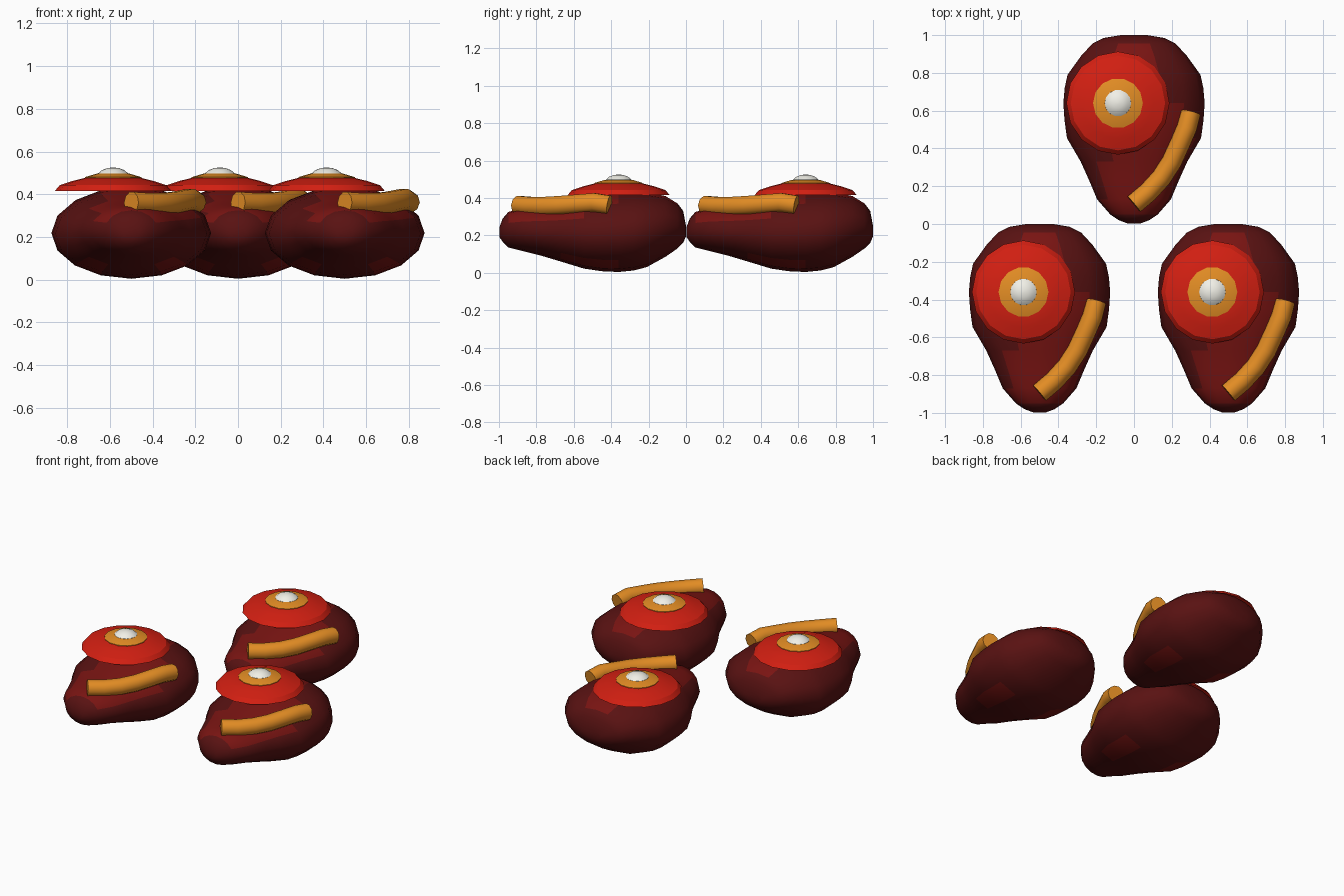
import bpy, bmesh
from math import sin, cos, pi, radians
from mathutils import Vector

if "Cube" in bpy.data.objects:
    bpy.data.objects.remove(bpy.data.objects["Cube"])


def material(name, rgb):
    m = bpy.data.materials.new(name)
    m.diffuse_color = (*rgb, 1)
    m.use_nodes = True
    m.node_tree.nodes["Principled BSDF"].inputs["Base Color"].default_value = m.diffuse_color
    return m


DARK = material("dark_red", (0.10, 0.006, 0.006))
MID = material("mid_red", (0.19, 0.007, 0.006))
RED = material("bright_red", (0.66, 0.014, 0.006))
ORANGE = material("orange", (0.78, 0.27, 0.018))
WHITE = material("off_white", (0.88, 0.87, 0.80))


def loft(name, rings, mats, angle=40, pick=None):
    """Skin a list of equal-length rings and cap both ends."""
    bm = bmesh.new()
    loops = [[bm.verts.new(p) for p in ring] for ring in rings]
    n = len(loops[0])
    for a, b in zip(loops, loops[1:]):
        for i in range(n):
            j = (i + 1) % n
            bm.faces.new((a[i], a[j], b[j], b[i]))
    bm.faces.new(loops[0])
    bm.faces.new(loops[-1])
    bmesh.ops.recalc_face_normals(bm, faces=bm.faces)
    for f in bm.faces:
        f.smooth = True
        if pick and pick(f):
            f.material_index = 1
    me = bpy.data.meshes.new(name)
    bm.to_mesh(me)
    bm.free()
    for m in mats:
        me.materials.append(m)
    me.set_sharp_from_angle(angle=radians(angle))
    ob = bpy.data.objects.new(name, me)
    bpy.context.collection.objects.link(ob)
    return ob


def circle(n):
    return [(cos(2 * pi * i / n), sin(2 * pi * i / n)) for i in range(n)]


def lathe(name, cx, cy, profile, n, mat):
    return loft(name, [[(cx + r * c, cy + r * s, z) for c, s in circle(n)]
                       for r, z in profile], [mat], 25)


def patch(f):
    """Lighter areas on the crown, the back rim and the underside."""
    c, n = f.calc_center_median(), f.normal
    if n.z > 0.6:
        return (0.08 < c.y < 0.62 and -0.17 < c.x < 0.27) or \
               (0.8 < c.y < 0.96 and abs(c.x) < 0.12)
    return n.z < -0.8 and 0.3 < c.y < 0.6 and abs(c.x) > 0.08


# body stations: y, half width, bottom z, top z
STATIONS = [(0.003, 0.035, 0.19, 0.245), (0.02, 0.08, 0.165, 0.29),
            (0.05, 0.125, 0.135, 0.325), (0.13, 0.195, 0.115, 0.345),
            (0.23, 0.237, 0.09, 0.36), (0.33, 0.282, 0.06, 0.38),
            (0.455, 0.355, 0.022, 0.41), (0.55, 0.368, 0.008, 0.425),
            (0.64, 0.374, 0.004, 0.432), (0.72, 0.367, 0.012, 0.435),
            (0.79, 0.352, 0.03, 0.43), (0.89, 0.28, 0.085, 0.41),
            (0.955, 0.22, 0.13, 0.37), (0.985, 0.16, 0.16, 0.33),
            (1.0, 0.07, 0.195, 0.25)]

# curved tube path
PATH = [Vector(p) for p in ((0.0, 0.105, 0.36), (0.075, 0.168, 0.355),
                            (0.145, 0.245, 0.355), (0.2, 0.33, 0.36),
                            (0.243, 0.425, 0.368), (0.28, 0.51, 0.375),
                            (0.3, 0.59, 0.362))]


def build_cell(ox, oy, tag):
    # egg-shaped body
    rings = [[(w * c, y, (a + b) / 2 + (b - a) / 2 * s) for c, s in circle(16)]
             for y, w, a, b in STATIONS]
    parts = [loft("body_" + tag, rings, [DARK, MID], 50, patch)]

    # stacked discs and the bead on top
    cx, cy = -0.085, 0.64
    parts.append(lathe("red_disc_" + tag, cx, cy,
                       [(0.273, 0.415), (0.25, 0.442), (0.19, 0.462), (0.125, 0.478)], 16, RED))
    parts.append(lathe("orange_ring_" + tag, cx, cy,
                       [(0.132, 0.465), (0.132, 0.48), (0.075, 0.497)], 14, ORANGE))
    parts.append(lathe("white_bead_" + tag, cx, cy,
                       [(0.073, 0.485), (0.07, 0.498), (0.052, 0.513),
                        (0.028, 0.522), (0.006, 0.525)], 14, WHITE))

    # orange tube lying on the right shoulder
    rings = []
    for i, p in enumerate(PATH):
        t = PATH[min(i + 1, len(PATH) - 1)] - PATH[max(i - 1, 0)]
        side = Vector((t.y, -t.x, 0)).normalized()
        up = side.cross(t).normalized()
        rings.append([p + 0.053 * (c * side + s * up) for c, s in circle(10)])
    parts.append(loft("side_tube_" + tag, rings, [ORANGE]))

    for ob in parts:
        ob.location = (ox, oy, 0)


for x, y, tag in ((0, 0, "back"), (-0.5, -1, "front_left"), (0.5, -1, "front_right")):
    build_cell(x, y, tag)
